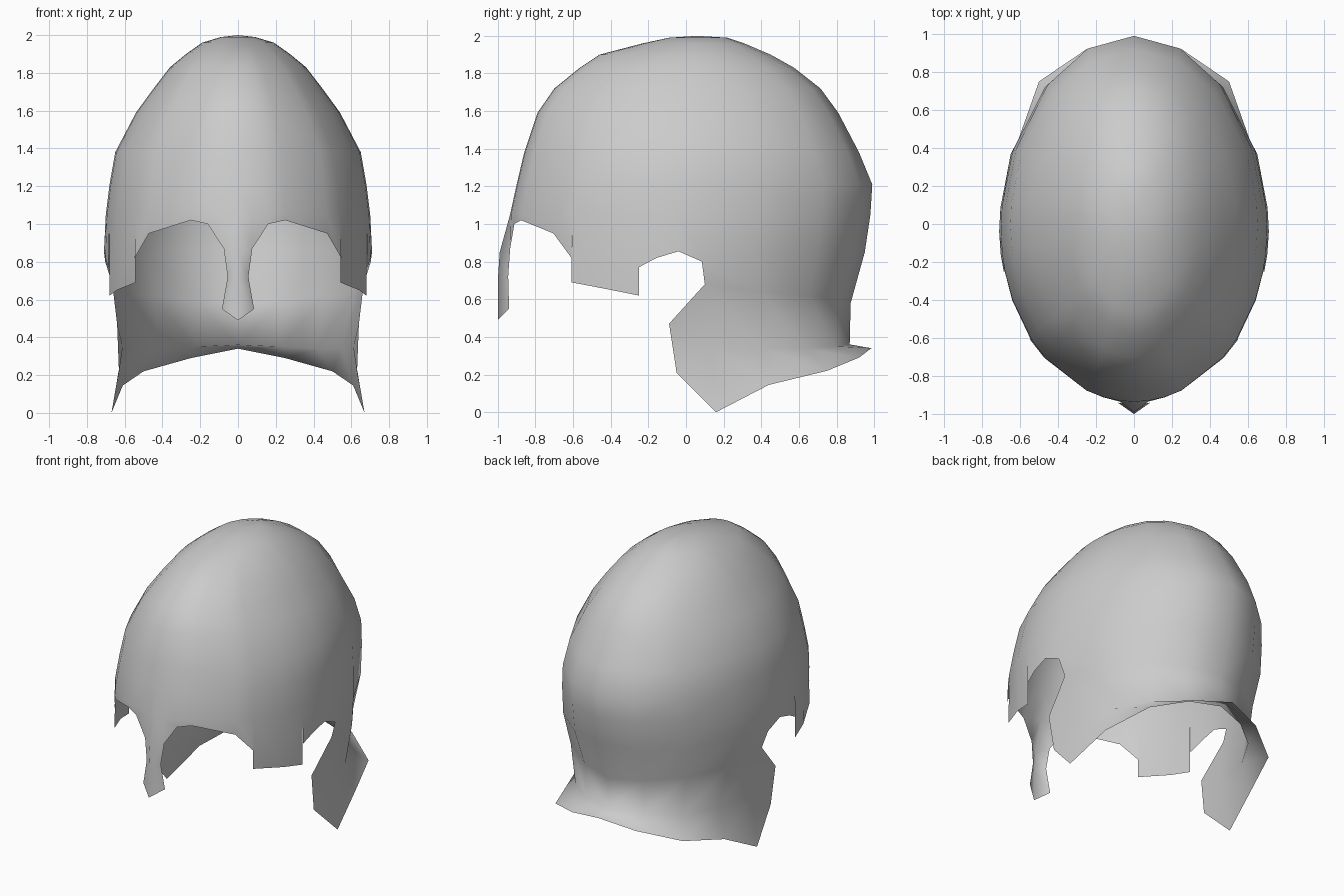
import bpy, bmesh
from math import sin, cos, radians

if "Cube" in bpy.data.objects:
    bpy.data.objects.remove(bpy.data.objects["Cube"])

# Cross-section by height: z, front y, back y, half width
LEVELS = [(1.99, -.09, .22, .09), (1.96, -.23, .31, .19), (1.90, -.46, .45, .275),
          (1.83, -.565, .575, .36), (1.72, -.70, .715, .445), (1.59, -.79, .81, .54),
          (1.38, -.86, .92, .65), (1.21, -.90, .99, .68), (1.05, -.935, .98, .70),
          (.85, -.94, .95, .71), (.60, -.94, .88, .70)]
# Column angles, 0 = front middle, 180 = back middle
ANGLES = [0, 6.1, 13.2, 20.9, 42, 50.5, 66, 76, 82, 89.4, 96.8, 114, 138, 159, 180]


def section(z):
    for a, b in zip(LEVELS, LEVELS[1:]):
        if a[0] >= z >= b[0]:
            k = (a[0] - z) / (a[0] - b[0])
            return [p + (q - p) * k for p, q in zip(a[1:], b[1:])]


def point(col, z):
    """Point of the shell at a column and height: two half ellipses."""
    front, back, width = section(z)
    mid = -.03 + .08 * max(0, (z - 1.05) / .95)
    t = radians(ANGLES[col])
    reach = (mid - front) if cos(t) > 0 else (back - mid)
    return (width * sin(t), mid - reach * cos(t), z)


bm = bmesh.new()


def face(*pts):
    bm.faces.new([bm.verts.new(p) for p in pts])


def strips(rows):
    """Quads between successive rows of points."""
    for r, s in zip(rows, rows[1:]):
        for i in range(len(r) - 1):
            face(r[i], r[i + 1], s[i + 1], s[i])


# Dome down to the brow ring
n = len(ANGLES)
dome = [[point(c, lv[0]) for c in range(n)] for lv in LEVELS[:9]]
strips(dome)
for c in range(n - 1):
    face((0, .06, 2.0), dome[0][c + 1], dome[0][c])
ring = dome[-1]

# Brow, temple and ear cut-outs: column, lower edge left and right
EDGE = [(1, .87, 1.0), (2, 1.0, 1.02), (3, 1.02, .95), (4, .95, .82), (5, .69, .65),
        (6, .65, .62), (7, .77, .82), (8, .82, .855), (9, .855, .80)]
for c, zl, zr in EDGE:
    face(ring[c], ring[c + 1], point(c + 1, zr), point(c, zl))

# Nose guard
strips([ring[:2], [(0, -.99, .85), point(1, .87)],
        [(0, -1, .70), (.055, -.945, .72)], [(0, -1, .49), (.085, -.94, .55)]])

# Nape and flared neck skirt, from the ear to the back middle
ear = [(.665, .10, .68), (.615, .40, .64), (.45, .65, .62), (.23, .81, .60), (0, .875, .58)]
neck = [(.61, .13, .35), (.55, .42, .34), (.42, .64, .34), (.23, .79, .35), (0, .87, .36)]
hem = [(.67, .16, .0), (.61, .44, .145), (.50, .75, .22), (.25, .92, .29), (0, .985, .34)]
upper = [point(10, .80)] + [point(c, .85) for c in range(11, n)]
strips([ring[10:], upper, ear, neck, hem])

# Cheek flap in front of the skirt
tip, low = (.64, -.09, .47), (.63, -.05, .21)
face(ear[0], neck[0], tip)
face(tip, neck[0], low)
face(low, neck[0], hem[0])

bmesh.ops.remove_doubles(bm, verts=bm.verts, dist=.0005)
bmesh.ops.recalc_face_normals(bm, faces=bm.faces)
if max(bm.faces, key=lambda f: f.calc_center_median().z).normal.z < 0:
    bmesh.ops.reverse_faces(bm, faces=bm.faces)
for f in bm.faces:
    f.smooth = True

mesh = bpy.data.meshes.new("helmet_shell")
bm.to_mesh(mesh)
bm.free()
helmet = bpy.data.objects.new("helmet_shell", mesh)
bpy.context.collection.objects.link(helmet)
mirror = helmet.modifiers.new("mirror", 'MIRROR')
mirror.merge_threshold = .001
